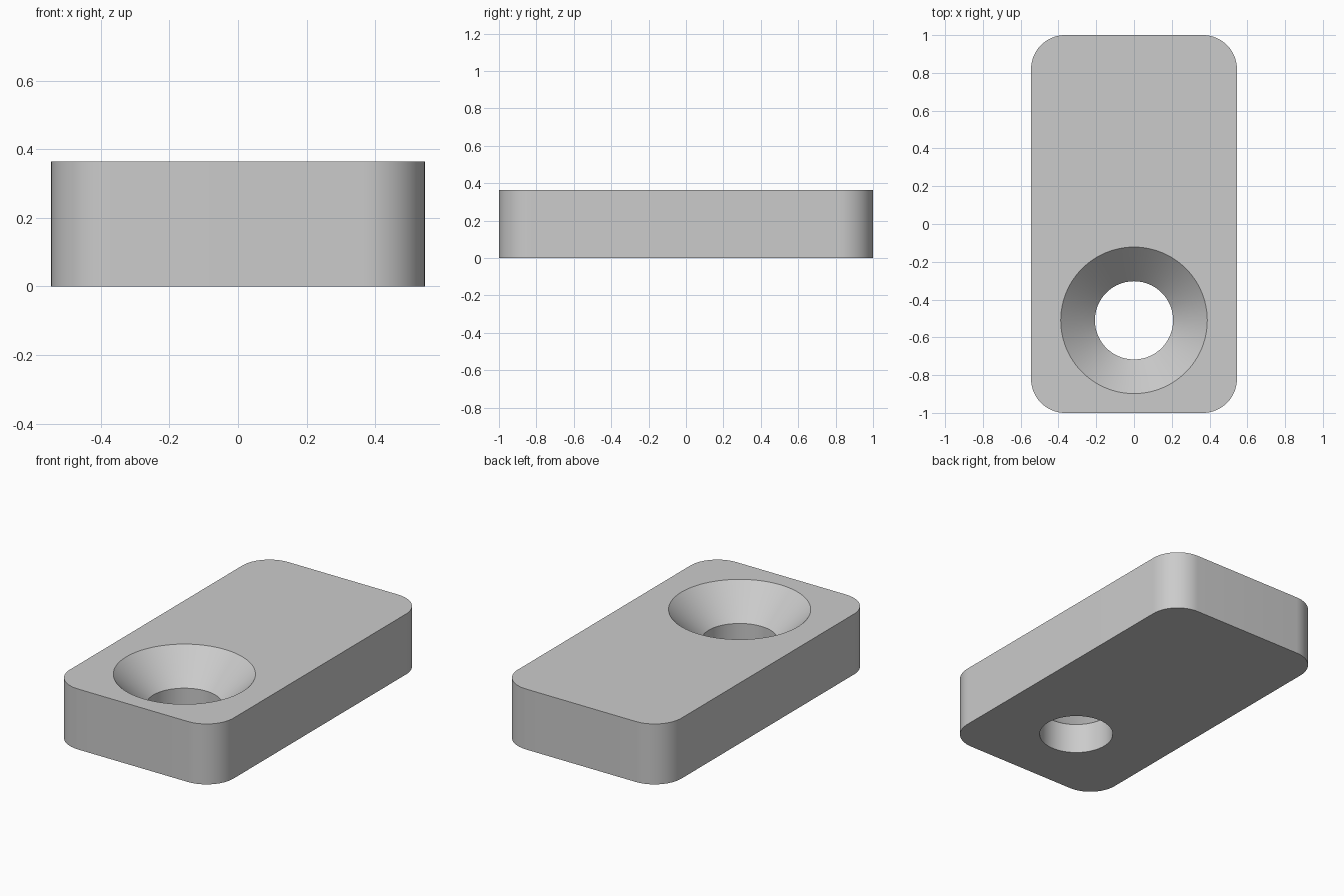
import bpy
import bmesh
from math import cos, sin, pi, radians

default = bpy.data.objects.get("Cube")
if default:
    bpy.data.objects.remove(default, do_unlink=True)

HALF_X, HALF_Y, HEIGHT, CORNER = 0.545, 1.0, 0.364, 0.18
HOLE_Y, HOLE_R, SINK_R = -0.51, 0.207, 0.388
SINK_Z = HEIGHT - (SINK_R - HOLE_R)      # 45 degree countersink
CORNER_STEPS, HOLE_STEPS = 16, 96

bm = bmesh.new()


def rounded_outline(z):
    """Ring of vertices around the rounded rectangle."""
    ring = []
    for quarter, (sx, sy) in enumerate([(1, 1), (-1, 1), (-1, -1), (1, -1)]):
        for i in range(CORNER_STEPS + 1):
            a = (quarter + i / CORNER_STEPS) * pi / 2
            ring.append(bm.verts.new((sx * (HALF_X - CORNER) + CORNER * cos(a),
                                      sy * (HALF_Y - CORNER) + CORNER * sin(a), z)))
    return ring


def circle(radius, z):
    """Ring of vertices around the screw hole."""
    angles = [2 * pi * i / HOLE_STEPS for i in range(HOLE_STEPS)]
    return [bm.verts.new((radius * cos(a), HOLE_Y + radius * sin(a), z)) for a in angles]


def bridge(lower, upper):
    """Wall of quads between two matching rings."""
    for i in range(len(lower)):
        j = (i + 1) % len(lower)
        bm.faces.new((lower[i], lower[j], upper[j], upper[i]))


def cap(outer, inner):
    """Flat face with a round opening."""
    edges = [bm.edges.get((ring[i - 1], ring[i]))
             for ring in (outer, inner) for i in range(len(ring))]
    bmesh.ops.triangle_fill(bm, edges=edges, use_beauty=True)


# Outer wall, straight bore and countersink
base, top = rounded_outline(0), rounded_outline(HEIGHT)
bore_base, bore_top = circle(HOLE_R, 0), circle(HOLE_R, SINK_Z)
sink_top = circle(SINK_R, HEIGHT)
bridge(base, top)
bridge(bore_base, bore_top)
bridge(bore_top, sink_top)

# Underside and top
cap(base, bore_base)
cap(top, sink_top)
bmesh.ops.recalc_face_normals(bm, faces=bm.faces)

mesh = bpy.data.meshes.new("countersunk_plate")
bm.to_mesh(mesh)
bm.free()
plate = bpy.data.objects.new("countersunk_plate", mesh)
bpy.context.collection.objects.link(plate)

# Plain grey finish
grey = bpy.data.materials.new("light_grey")
grey.use_nodes = True
colour = (0.6, 0.6, 0.6, 1)
grey.diffuse_color = colour
grey.node_tree.nodes["Principled BSDF"].inputs["Base Color"].default_value = colour
mesh.materials.append(grey)

# Smooth curved walls, sharp rims
bpy.ops.object.select_all(action="DESELECT")
plate.select_set(True)
bpy.context.view_layer.objects.active = plate
bpy.ops.object.shade_smooth_by_angle(angle=radians(30))
